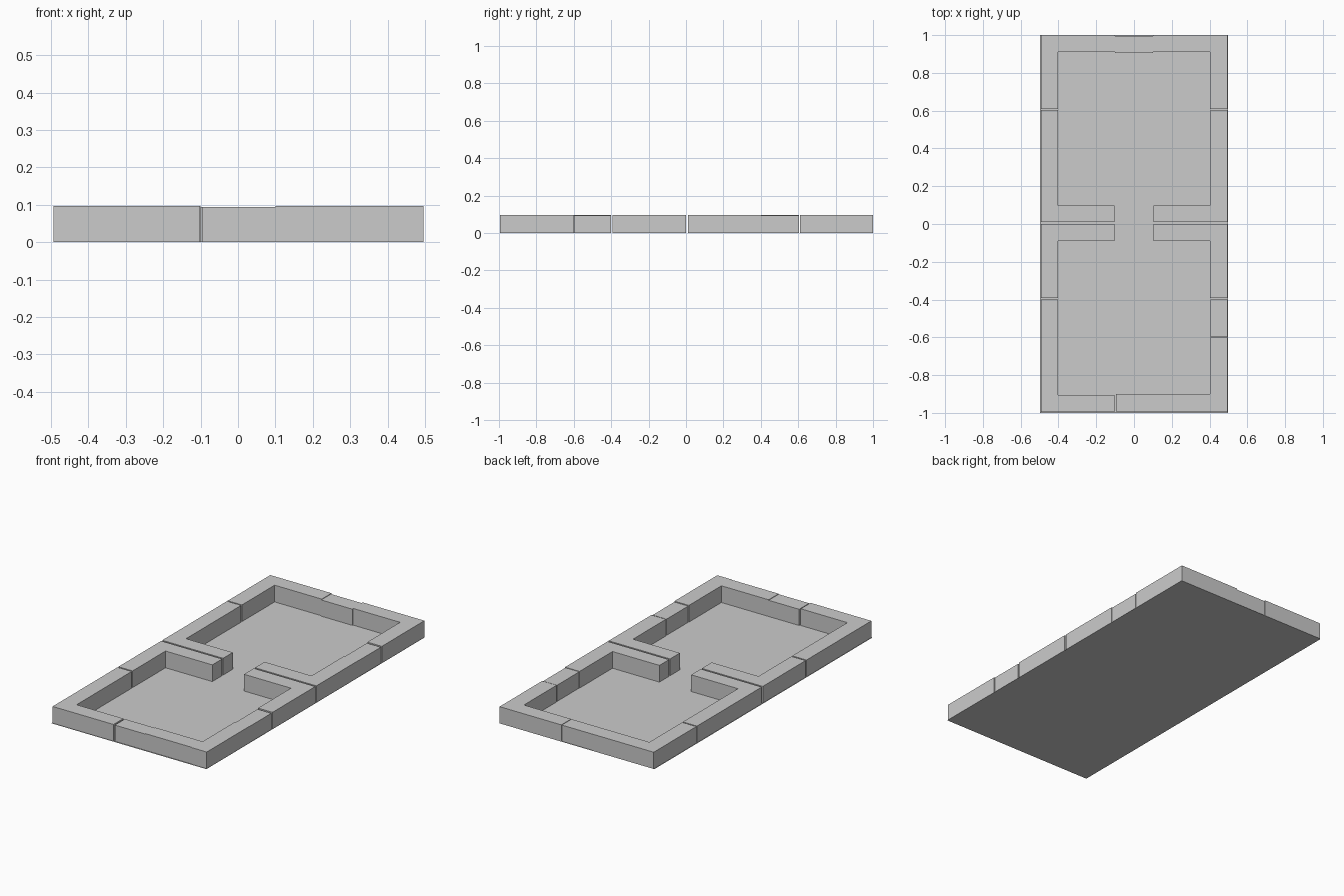
import bpy, bmesh

if "Cube" in bpy.data.objects:
    bpy.data.objects.remove(bpy.data.objects["Cube"])

H = 0.097        # wall height
HD = 0.094       # door panel height


def box(name, x0, x1, y0, y1, h=H):
    bm = bmesh.new()
    bmesh.ops.create_cube(bm, size=1)
    for v in bm.verts:
        v.co.x = x1 if v.co.x > 0 else x0
        v.co.y = y1 if v.co.y > 0 else y0
        v.co.z = h if v.co.z > 0 else 0
    me = bpy.data.meshes.new(name)
    bm.to_mesh(me)
    bm.free()
    ob = bpy.data.objects.new(name, me)
    bpy.context.collection.objects.link(ob)
    return ob


# Floor: one thin sheet under both rooms
bpy.ops.mesh.primitive_plane_add(size=1)
floor = bpy.context.object
floor.name = "floor"
floor.scale = (0.995, 2, 1)

# Left side walls, split by narrow joints
for y0, y1 in ((-0.995, -0.4), (-0.392, 0.0), (0.01, 0.603), (0.61, 1.0)):
    box("left_wall", -0.493, -0.402, y0, y1)

# Right side walls, with two door panels
for y0, y1 in ((-0.995, -0.602), (-0.392, 0.0), (0.01, 0.4), (0.61, 1.0)):
    box("right_wall", 0.403, 0.496, y0, y1)
for y0, y1 in ((-0.598, -0.4), (0.4, 0.603)):
    box("right_door", 0.405, 0.494, y0, y1, HD)

# End walls between the side walls, with a door panel in each
for s in (-1, 1):
    x0, x1 = (-0.402, -0.1) if s < 0 else (0.1, 0.403)
    box("back_wall", x0, x1, 0.91, 1.0)
    if s < 0:
        box("front_wall", x0, -0.102, -0.995, -0.905)
    else:
        box("front_wall", x0, x1, -0.992, -0.9)
box("back_door", -0.1, 0.1, 0.905, 0.995, HD)
box("front_door", -0.096, 0.1, -0.992, -0.9, HD)

# Double partition with a doorway between the rooms
for y0, y1 in ((-0.09, 0.0), (0.01, 0.098)):
    box("partition", -0.402, -0.102, y0, y1)
    box("partition", 0.102, 0.403, y0, y1)
